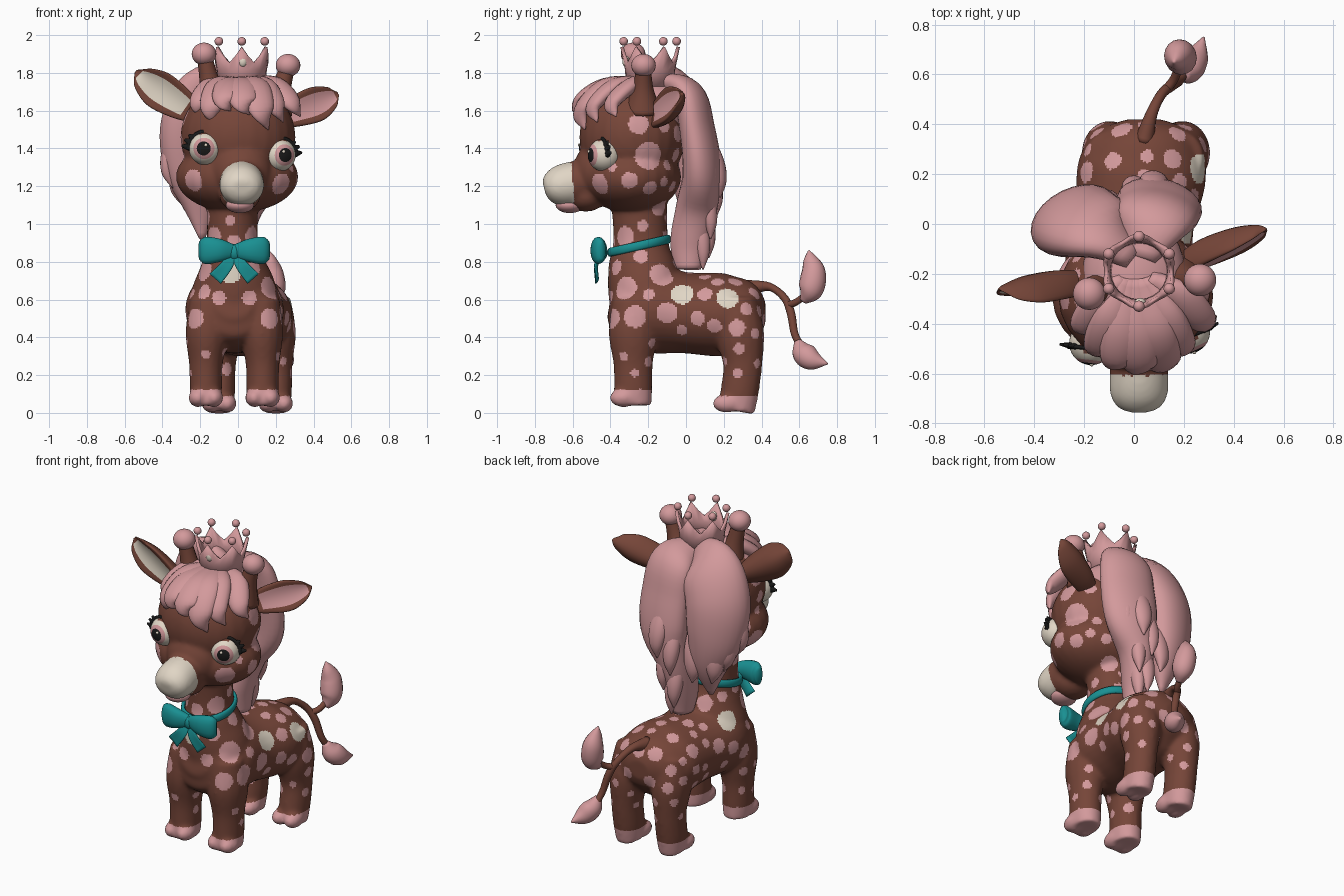
import bpy, bmesh, math, random
from mathutils import Vector, Matrix
from mathutils.bvhtree import BVHTree

if "Cube" in bpy.data.objects:
    bpy.data.objects.remove(bpy.data.objects["Cube"])


def material(name, rgb):
    m = bpy.data.materials.new(name)
    m.use_nodes = True
    m.diffuse_color = (*rgb, 1)
    node = next(n for n in m.node_tree.nodes if n.type == 'BSDF_PRINCIPLED')
    node.inputs["Base Color"].default_value = (*rgb, 1)
    return m


BROWN = material("brown coat", (.18, .06, .04))
PINK = material("soft pink", (.65, .32, .33))
CREAM = material("cream", (.75, .67, .56))
TEAL = material("teal ribbon", (.01, .28, .29))
BLACK = material("black", (.01, .01, .01))


def finish(bm, name, *mats):
    bmesh.ops.recalc_face_normals(bm, faces=bm.faces)
    mesh = bpy.data.meshes.new(name)
    bm.to_mesh(mesh)
    bm.free()
    for m in mats:
        mesh.materials.append(m)
    mesh.polygons.foreach_set("use_smooth", [True] * len(mesh.polygons))
    obj = bpy.data.objects.new(name, mesh)
    bpy.context.scene.collection.objects.link(obj)
    return obj


def ball(bm, center, size, aim=(0, 0, 1), segments=24):
    turn = Vector(aim).to_track_quat('Z', 'Y').to_matrix().to_4x4()
    place = Matrix.Translation(center) @ turn @ Matrix.Diagonal((*size, 1))
    made = bmesh.ops.create_uvsphere(bm, u_segments=segments, v_segments=segments, radius=1, matrix=place)
    return {f for v in made["verts"] for f in v.link_faces}


def spline(stations, steps):
    p = [Vector(s) for s in stations]
    p = [p[0] * 2 - p[1]] + p + [p[-1] * 2 - p[-2]]
    out = []
    for a, b, c, d in zip(p, p[1:], p[2:], p[3:]):
        for k in range(steps):
            t = k / steps
            out.append((b * 2 + (c - a) * t + (a * 2 - b * 5 + c * 4 - d) * t * t
                        + (b * 3 - a - c * 3 + d) * t ** 3) / 2)
    return out + [p[-2]]


def loft(bm, stations, facing, bowl=0, sides=16, steps=6, paint=None):
    """Sweep an oval along stations of x, y, z, half width, half thickness."""
    pts = spline(stations, steps)
    rings = []
    for i, p in enumerate(pts):
        along = Vector(pts[min(i + 1, len(pts) - 1)][:3]) - Vector(pts[max(i - 1, 0)][:3])
        along.normalize()
        n = Vector(facing)
        n = (n - along * n.dot(along)).normalized()
        side = along.cross(n)
        w, t = max(p[3], .003), max(p[4], .003)
        ring = []
        for j in range(sides):
            a = math.tau * j / sides
            u = math.cos(a)
            ring.append(bm.verts.new(Vector(p[:3]) + side * w * u + n * (t * math.sin(a) + bowl * w * u * u)))
        rings.append(ring)
    for i, (r, q) in enumerate(zip(rings, rings[1:])):
        for j in range(sides):
            k = (j + 1) % sides
            f = bm.faces.new((r[j], r[k], q[k], q[j]))
            if paint:
                a = math.tau * (j + .5) / sides
                f.material_index = paint(i / len(pts), math.cos(a), math.sin(a))
    bm.faces.new(rings[0])
    bm.faces.new(rings[-1])


# Body, neck, head, muzzle and legs fused into one skin
bm = bmesh.new()
loft(bm, [(-.02, -.4, .6, .1, .1), (-.02, -.35, .59, .19, .19), (-.02, -.2, .55, .26, .23), (0, 0, .53, .24, .215),
          (.03, .2, .52, .26, .22), (.04, .32, .53, .225, .18), (.04, .39, .53, .15, .12), (.04, .42, .53, .07, .06)],
     (0, 0, 1), sides=32)
loft(bm, [(-.02, -.2, .55, .25, .2), (-.02, -.22, .69, .215, .195), (-.025, -.235, .8, .168, .175),
          (-.03, -.24, .92, .135, .145), (-.03, -.25, 1.2, .14, .15)], (0, -1, 0), sides=32)
for x, y, z, rear in ((-.17, -.28, .03, 0), (.13, -.28, .03, 0), (-.1, .265, 0, 1), (.2, .265, 0, 1)):
    loft(bm, [(x, y, z + .01, .078, .1), (x, y + .02 * rear, .12, .086, .102), (x, y + .035 * rear, .26, .09, .105),
              (x * .96, y + .02 * rear, .42, .115, .13), (x * .85, y, .6, .11, .11)], (0, -1, 0))
    for s in (-1, 1):
        ball(bm, (x + s * .043, y - .05, z + .05), (.05, .075, .05))
ball(bm, (0, -.285, 1.46), (.305, .28, .29))
ball(bm, (-.005, -.29, 1.25), (.325, .265, .19))
ball(bm, (.015, -.47, 1.28), (.165, .125, .16))
ball(bm, (.01, -.53, 1.15), (.11, .11, .085))
loft(bm, [(.02, -.5, 1.24, .11, .1), (.02, -.6, 1.215, .118, .116), (.02, -.68, 1.2, .116, .106),
          (.02, -.73, 1.19, .09, .075), (.02, -.75, 1.185, .05, .04)], (0, 0, 1), sides=24)
skin = finish(bm, "fused_shape")
remesh = skin.modifiers.new("fuse", 'REMESH')
remesh.mode, remesh.voxel_size = 'VOXEL', .0105
soften = skin.modifiers.new("soften", 'SMOOTH')
soften.factor, soften.iterations = .5, 16
graph = bpy.context.evaluated_depsgraph_get()
bm = bmesh.new()
bm.from_mesh(skin.evaluated_get(graph).to_mesh())
bpy.data.objects.remove(skin)

# Cream muzzle and coat spots: placed ones first, then scattered where there is room
bm.faces.ensure_lookup_table()
tree = BVHTree.FromBMesh(bm)
spots = [(Vector((.02, -.69, 1.205)), .148, 2)]


def spot(origin, aim, radius, colour=1):
    hit = tree.ray_cast(Vector(origin), Vector(aim))[0]
    if hit:
        spots.append((hit, radius, colour))


for y, z, r in ((-.32, .66, .065), (-.13, .73, .065), (-.27, .51, .06), (-.1, .53, .055),
                (.06, .5, .04), (.15, .46, .04), (.27, .45, .045), (.1, .63, .04), (.32, .55, .035), (.28, .34, .03),
                (.1, .72, .03), (-.33, .3, .025), (-.18, .37, .025), (-.24, .83, .04), (-.37, .77, .04),
                (-.2, 1.36, .075), (-.25, 1.53, .055), (-.3, 1.23, .045), (-.46, 1.21, .06), (-.19, 1.19, .04),
                (-.1, 1.31, .03), (-.14, 1.09, .05), (-.39, 1.3, .025), (-.23, .99, .03)):
    spot((2, y, z), (-1, 0, 0), r)
for side, y, z in ((1, -.02, .63), (1, .22, .61), (-1, -.12, .7)):
    spot((2 * side, y, z), (-side, 0, 0), .06, 2)
spot((-.04, -2, .74), (0, 1, 0), .055, 2)
for x, z, r in ((-.24, 1.23, .06), (-.1, .61, .038), (.06, .61, .04), (.17, .5, .055), (-.23, .5, .055),
                (-.18, .64, .04), (-.17, .31, .025)):
    spot((x, -2, z), (0, 1, 0), r)
rng = random.Random(5)
for f in rng.sample(list(bm.faces), 6000):
    c = f.calc_center_median()
    face_front = c.y < -.33 and c.z > 1.02
    inner_leg = c.z < .34 and abs(f.normal.x) < .5
    bare_chest = c.y < -.33 and c.z < .8
    if c.z < .2 or face_front or inner_leg or bare_chest or f.normal.z < -.5:
        continue
    r = rng.uniform(.02, .034) if c.z < .4 else rng.uniform(.025, .044 if c.y > .1 else .06)
    gap = .024 if c.z > .4 else .045
    if all((c - p).length > r + q + gap for p, q, _ in spots):
        spots.append((c, r, 1))
for f in bm.faces:
    c = f.calc_center_median()
    hoof = .125 if c.y < 0 else .09
    hit = next((k for p, r, k in spots if (c - p).length_squared < r * r), 0)
    f.material_index = 1 if c.z < hoof else hit
finish(bm, "body", BROWN, PINK, CREAM)

# Lower lip and nostrils
bm = bmesh.new()
ball(bm, (.01, -.615, 1.1), (.075, .075, .042))
finish(bm, "lower_lip", PINK)
bm = bmesh.new()
for x in (-.04, .09):
    ball(bm, (x, -.715, 1.235), (.014, .018, .012), segments=12)
finish(bm, "nostrils", BROWN)

# Eyes with lids and lashes
for label, c, aim, s in (("left", (.217, -.432, 1.365), (.42, -.9, 0), 1),
                         ("right", (-.172, -.478, 1.4), (-.12, -.98, 0), -1)):
    c, d = Vector(c), Vector(aim).normalized()
    up = Vector((0, 0, 1))
    out = up.cross(d) * s
    bm = bmesh.new()
    for f in ball(bm, c, (.088, .088, .088), d, 36):
        v = (f.calc_center_median() - c).normalized()
        front = v.dot(d)
        f.material_index = 2 if front > .9 else 1 if front > .75 else 3 if v.z > .85 else 0
    ball(bm, c + d * .084 + up * .018 - out * .012, (.009, .009, .009), segments=10)
    finish(bm, label + "_eye", CREAM, PINK, BLACK, BROWN)
    bm = bmesh.new()
    arc = []
    for k in range(6):
        a = math.radians(20 * k - 5)
        arc.append((*(c + (d * .25 + out * math.cos(a) + up * math.sin(a)) * .088), .012, .013 - .0015 * k))
    loft(bm, arc, d, sides=8, steps=3)
    for k in range(3):
        a = math.radians(6 + 17 * k)
        ray = out * math.cos(a) + up * math.sin(a)
        root, tip = c + ray * .08 + d * .02, c + ray * (.125 - .006 * k) + d * .02
        loft(bm, [(*root, .024, .014), (*tip, .006, .005)], d, sides=8)
    finish(bm, label + "_lashes", BLACK)

# Ears and horns


def ear(name, stations, facing, lining):
    bm = bmesh.new()
    loft(bm, stations, facing, bowl=.55, sides=28, steps=8,
         paint=lambda t, u, n: int(n > 0 and abs(u) < .7 and .16 < t < .84))
    finish(bm, name, BROWN, lining)


ear("right_ear", [(-.2, -.23, 1.57, .045, .04), (-.3, -.23, 1.64, .085, .045), (-.42, -.24, 1.72, .103, .035),
                  (-.5, -.255, 1.775, .07, .02), (-.54, -.26, 1.81, .01, .005)], (-.1, -1, -.1), CREAM)
ear("left_ear", [(.18, -.17, 1.54, .045, .04), (.28, -.11, 1.585, .08, .05), (.4, -.055, 1.63, .093, .04),
                 (.49, -.025, 1.67, .058, .022), (.53, -.02, 1.69, .01, .005)], (.4, -.9, .15), PINK)
for label, root, top in (("right", (-.12, -.26, 1.6), (-.18, -.28, 1.9)), ("left", (.19, -.23, 1.6), (.265, -.225, 1.84))):
    bm = bmesh.new()
    half = (Vector(root) + Vector(top)) / 2
    loft(bm, [(*root, .1, .1), (*half, .055, .055), (*top, .038, .038)], (0, -1, 0))
    finish(bm, label + "_horn", BROWN)
    bm = bmesh.new()
    ball(bm, top, (.065, .065, .06))
    finish(bm, label + "_horn_tip", PINK)

# Fringe: a cap of hair with pointed locks sweeping forward
bm = bmesh.new()
ball(bm, (0, -.22, 1.61), (.21, .27, .165))
for x, y, z, w in ((-.22, -.4, 1.57, .05), (-.15, -.49, 1.53, .06), (-.07, -.54, 1.6, .065), (.03, -.555, 1.58, .07),
                   (.13, -.545, 1.5, .07), (.21, -.48, 1.54, .055), (.3, -.38, 1.57, .055)):
    loft(bm, [(x * .2, -.22, 1.74, w * .7, .04), (x * .65, y * .78, 1.73, w * 1.2, .042),
              (x * .95, y - .01, (z + 1.71) / 2, w, .034), (x + .03, y + .01, z, .004, .004)], (x, -.6, .6))
finish(bm, "fringe", PINK)

# Mane: two large lobes with ragged ends
bm = bmesh.new()
loft(bm, [(0, -.14, 1.75, .06, .04), (-.15, -.03, 1.7, .17, .09), (-.23, .01, 1.53, .19, .12), (-.235, .035, 1.32, .17, .11),
          (-.2, .04, 1.12, .11, .08), (-.19, .02, .92, .015, .01)], (-.45, .9, .1), sides=24)
finish(bm, "mane_right_lobe", PINK)
bm = bmesh.new()
loft(bm, [(.03, -.14, 1.75, .06, .04), (.08, .01, 1.69, .15, .08), (.1, .06, 1.5, .17, .09), (.095, .085, 1.28, .165, .1),
          (.03, .055, 1.08, .1, .11), (.005, .015, .9, .07, .1), (.01, .01, .76, .05, .07)], (.2, 1, .1), sides=24)
finish(bm, "mane_left_lobe", PINK)
bm = bmesh.new()
for x, y, z, w in ((-.36, -.02, 1.19, .055), (-.31, .04, 1.1, .06), (-.25, .08, 1.02, .06), (-.12, .1, 1.0, .06),
                   (.0, .16, 1.04, .05), (.08, .18, 1.14, .06), (.16, .13, 1.16, .05), (.21, .07, 1.22, .05),
                   (.07, .13, .92, .045), (.0, .12, .82, .05), (.04, .09, .76, .04)):
    loft(bm, [(x * .8, y * .5, z + .36, w * .5, .03), (x * .97, y * .85, z + .2, w, .045),
              (x * 1.02, y, z + .09, w * .8, .035), (x * .95, y, z, .004, .004)], (x, .4, 0))
finish(bm, "mane_locks", PINK)

# Crown with six balled points and a gem
bm = bmesh.new()
center = Vector((.02, -.19, 0))
count = 24
rings = []
for level in range(3):
    ring = []
    for k in range(count):
        a = math.tau * k / count - math.pi / 2
        peak = (1, .5, .15, .5)[k % 4]
        radius, z = ((.11, 1.73), (.115, 1.82), (.12 + .02 * peak, 1.84 + .1 * peak))[level]
        ring.append(bm.verts.new(center + Vector((math.cos(a) * radius, math.sin(a) * radius, z))))
        if level == 2 and peak == 1:
            ball(bm, ring[-1].co + Vector((0, 0, .027)), (.023, .023, .023), segments=12)
    rings.append(ring)
for low, high in zip(rings, rings[1:]):
    for k in range(count):
        j = (k + 1) % count
        bm.faces.new((low[k], low[j], high[j], high[k]))
crown = finish(bm, "crown", PINK)
wall = crown.modifiers.new("wall", 'SOLIDIFY')
wall.thickness = .018
bm = bmesh.new()
ball(bm, (.025, -.317, 1.86), (.024, .02, .03), segments=12)
finish(bm, "crown_gem", CREAM)

# Ribbon collar and bow
bm = bmesh.new()
collar = []
for k in range(25):
    a = math.tau * k / 24
    collar.append((-.028 + .148 * math.sin(a), -.248 - .156 * math.cos(a), .885 - .035 * math.cos(a), .012, .024))
loft(bm, collar, (0, 0, 1), sides=10, steps=2)
ball(bm, (-.02, -.45, .85), (.045, .035, .045))
for s in (-1, 1):
    loft(bm, [(-.02, -.45, .855, .035, .025), (-.02 + s * .08, -.465, .86, .062, .04),
              (-.02 + s * .15, -.455, .86, .072, .04), (-.02 + s * .18, -.44, .86, .05, .02)], (0, -1, 0), bowl=.1)
    loft(bm, [(-.02, -.45, .85, .02, .012), (-.02 + s * .04, -.475, .78, .032, .01),
              (-.02 + s * .1, -.47, .71, .04, .009)], (0, -1, 0), bowl=.2)
finish(bm, "bow", TEAL)

# Forked tail and its tufts
bm = bmesh.new()
loft(bm, [(.04, .33, .66, .045, .04), (.07, .44, .668, .022, .024), (.11, .52, .61, .02, .02), (.15, .555, .53, .022, .022),
          (.18, .575, .42, .02, .02), (.2, .61, .35, .02, .02)], (1, 0, 0))
loft(bm, [(.13, .54, .57, .02, .02), (.16, .58, .585, .018, .018), (.18, .63, .62, .018, .018)], (1, 0, 0))
finish(bm, "tail", BROWN)
bm = bmesh.new()
loft(bm, [(.18, .62, .59, .02, .02), (.19, .66, .65, .065, .06), (.18, .675, .74, .065, .06), (.17, .66, .81, .04, .035),
          (.16, .65, .86, .004, .004)], (1, 0, 0))
loft(bm, [(.2, .59, .38, .02, .02), (.22, .62, .32, .06, .055), (.25, .67, .28, .055, .05),
          (.28, .75, .26, .004, .004)], (1, 0, 0))
finish(bm, "tail_tufts", PINK)
